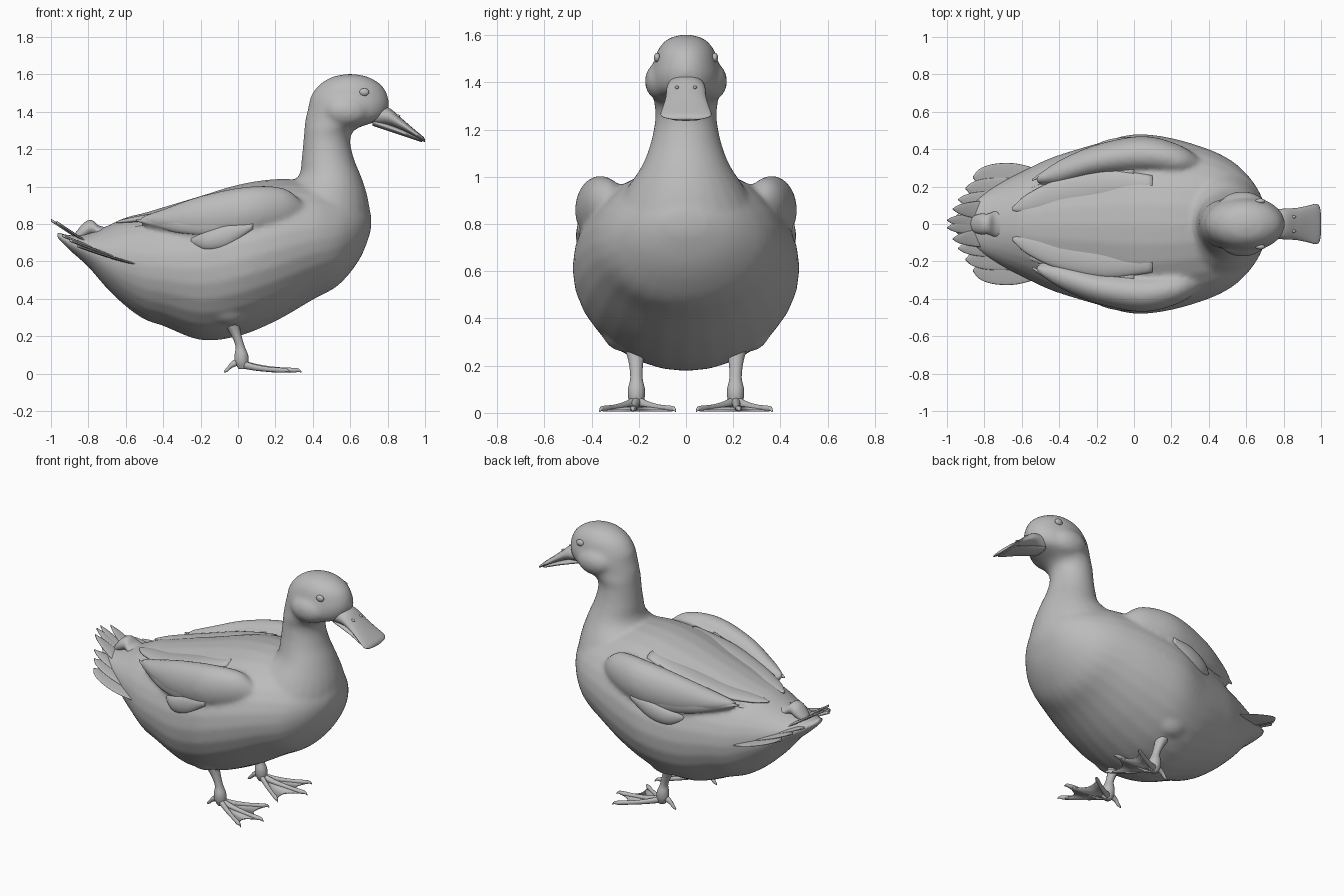
import bpy, bmesh, math
from mathutils import Vector

old = bpy.data.objects.get("Cube")
if old:
    bpy.data.objects.remove(old)

grey = bpy.data.materials.new("plain_grey")
grey.use_nodes = True
grey.diffuse_color = (0.5, 0.5, 0.5, 1)
grey.node_tree.nodes["Principled BSDF"].inputs["Base Color"].default_value = (0.5, 0.5, 0.5, 1)


def spline(points, steps=5):
    """Smooth curve through points of any dimension."""
    out = []
    for i in range(len(points) - 1):
        p0, p1 = points[max(i - 1, 0)], points[i]
        p2, p3 = points[i + 1], points[min(i + 2, len(points) - 1)]
        for k in range(steps):
            t = k / steps
            out.append([b + t * ((c - a) + t * (2 * a - 5 * b + 4 * c - d + t * (3 * b - a - 3 * c + d))) / 2
                        for a, b, c, d in zip(p0, p1, p2, p3)])
    return out + [list(points[-1])]


def loft(bm, sections, axis="x", side=1, count=28):
    """Skin rings (x, y, z, radius, radius) standing across the axis."""
    rings = []
    for x, y, z, a, b in spline(sections):
        a, b = max(a, 0.002), max(b, 0.002)
        ring = []
        for i in range(count):
            u = math.tau * i / count
            p, q = a * math.cos(u), b * math.sin(u)
            co = (x, y + p, z + q) if axis == "x" else (x + p, y + q, z)
            ring.append(bm.verts.new((co[0], co[1] * side, co[2])))
        rings.append(ring)
    for r, s in zip(rings, rings[1:]):
        for i in range(count):
            j = (i + 1) % count
            bm.faces.new((r[i], r[j], s[j], s[i]))
    bm.faces.new(rings[0])
    bm.faces.new(rings[-1])


def ball(bm, center, radii):
    verts = bmesh.ops.create_uvsphere(bm, u_segments=24, v_segments=14, radius=1)["verts"]
    for v in verts:
        v.co = Vector(c + r * n for c, r, n in zip(center, radii, v.co))


def finish(bm, name):
    bmesh.ops.recalc_face_normals(bm, faces=bm.faces)
    mesh = bpy.data.meshes.new(name)
    bm.to_mesh(mesh)
    bm.free()
    mesh.materials.append(grey)
    for p in mesh.polygons:
        p.use_smooth = True
    obj = bpy.data.objects.new(name, mesh)
    bpy.context.collection.objects.link(obj)
    return obj


def part(name, sections, axis="x", side=1):
    bm = bmesh.new()
    loft(bm, sections, axis, side)
    return finish(bm, name)


# Body, neck, head and folded wings, fused into one soft skin
skin = bmesh.new()
trunk = [(-.97, .73, .76, .03), (-.9, .66, .74, .10), (-.8, .57, .75, .17), (-.7, .455, .79, .23),
         (-.6, .36, .835, .28), (-.5, .29, .86, .33), (-.4, .255, .89, .37), (-.2, .18, .95, .43),
         (0, .2, 1.01, .48), (.2, .28, 1.04, .46), (.4, .395, 1.03, .4), (.52, .46, 1, .34),
         (.6, .54, .97, .27), (.66, .63, .93, .19), (.7, .73, .88, .1), (.712, .78, .85, .03)]
loft(skin, [(x, 0, (lo + hi) / 2, w, (hi - lo) / 2) for x, lo, hi, w in trunk])
neck_and_head = [(.6, .4, .24, .25), (.75, .42, .285, .3), (.85, .42, .287, .3), (.95, .445, .247, .25),
                 (1.05, .49, .17, .185), (1.15, .48, .14, .148), (1.25, .475, .125, .13),
                 (1.31, .495, .14, .135), (1.36, .565, .205, .145), (1.42, .59, .215, .15),
                 (1.48, .595, .207, .138), (1.54, .6, .17, .118), (1.585, .6, .1, .075), (1.602, .6, .02, .015)]
loft(skin, [(x, 0, z, rx, ry) for z, x, rx, ry in neck_and_head], "z")
for s in (1, -1):
    ball(skin, (.58, s * .1, 1.405), (.12, .075, .085))    # cheek
    ball(skin, (-.05, s * .27, .4), (.14, .1, .14))        # thigh
    loft(skin, [(.36, .32, .87, .02, .03), (.25, .34, .88, .08, .11), (.05, .37, .86, .1, .14),
                (-.2, .34, .83, .085, .12), (-.4, .28, .82, .06, .06), (-.52, .24, .82, .02, .02)], "x", s)
body = finish(skin, "body")
remesh = body.modifiers.new("fuse", "REMESH")
remesh.mode = "VOXEL"
remesh.voxel_size = 0.013
remesh.use_smooth_shade = True
soften = body.modifiers.new("soften", "SMOOTH")
soften.factor = 0.5
soften.iterations = 10

# Bill
part("upper_bill", [(.72, 0, 1.38, .075, .055), (.8, 0, 1.375, .082, .05), (.87, 0, 1.335, .086, .034),
                    (.93, 0, 1.295, .098, .022), (.975, 0, 1.264, .108, .016), (.993, 0, 1.252, .09, .012),
                    (1, 0, 1.246, .05, .006)])
part("lower_bill", [(.72, 0, 1.345, .06, .02), (.85, 0, 1.3, .07, .018),
                    (.95, 0, 1.26, .085, .012), (.985, 0, 1.243, .06, .006)])

# Tail fan, each feather given by base, tip and half width
fan = [(0, 0, -1, .02, .05), (.06, 0, -.97, .08, .055), (.1, -.01, -.94, .13, .06),
       (.15, -.02, -.9, .19, .075), (.21, -.035, -.86, .25, .095)]
shape = [(0, .5), (.25, .85), (.5, 1), (.75, .85), (.92, .5), (1, .05)]


def tail_feather(name, base_y, drop, tip_x, tip_y, width, side):
    rows = []
    for t, w in shape:
        x = -.43 + t * (tip_x + .43)
        rise = .56 + .37 * (-.43 - x) + .05 * max(0, t - .6) / .4 * (drop == 0)
        rows.append((x, base_y + t * (tip_y - base_y), rise + drop * t - .04 * (1 - t) * t, width * w, .008))
    part(name, rows, "x", side)


for s, label in ((1, "left"), (-1, "right")):
    for i, f in enumerate(fan):
        tail_feather(f"{label}_tail_feather_{i + 1}", *f, s)

    # Folded wing and back feathers
    part(f"{label}_flight_feather", [(.05, .44, .84, .02, .03), (-.12, .415, .81, .025, .065),
         (-.3, .36, .8, .025, .05), (-.45, .285, .81, .02, .025), (-.545, .235, .82, .005, .004)], "x", s)
    part(f"{label}_lower_wing_feather", [(.08, .44, .79, .02, .02), (-.05, .435, .74, .03, .06),
         (-.17, .41, .71, .03, .05), (-.25, .37, .71, .012, .015)], "x", s)
    part(f"{label}_back_feather", [(.1, .2, .96, .06, .03), (-.15, .2, .9, .09, .035),
         (-.4, .16, .845, .08, .025), (-.57, .11, .82, .05, .016), (-.65, .08, .81, .008, .005)], "x", s)
    part(f"{label}_outer_back_feather", [(.0, .28, .92, .05, .03), (-.25, .25, .86, .06, .025),
         (-.45, .19, .81, .045, .02), (-.6, .165, .775, .008, .005)], "x", s)

    # Eye with lid, and nostril
    bm = bmesh.new()
    ball(bm, (.675, s * .122, 1.505), (.026, .014, .02))
    finish(bm, f"{label}_eye")
    bm = bmesh.new()
    ball(bm, (.85, s * .038, 1.378), (.018, .008, .008))
    finish(bm, f"{label}_nostril")

    # Leg with ankle
    part(f"{label}_leg", [(-.07, .215, .38, .075, .07), (-.045, .215, .29, .05, .05),
         (-.015, .212, .22, .03, .032), (.01, .21, .15, .024, .026), (.018, .21, .1, .036, .036),
         (.02, .21, .06, .036, .034), (.025, .21, .025, .022, .02)], "z", s)

    # Toes ending in small claws
    tips = [(.255, .045), (.34, .225), (.275, .365)]
    for i, (tx, ty) in enumerate(tips):
        def at(t):
            return .02 + t * (tx - .02), .21 + t * (ty - .21)
        part(f"{label}_toe_{i + 1}", [(*at(0), .05, .02, .022), (*at(.3), .032, .016, .016),
             (*at(.6), .022, .013, .013), (*at(.85), .018, .014, .013), (*at(.95), .018, .008, .009),
             (*at(1), .008, .003, .004)], "x", s)
    part(f"{label}_hind_toe", [(.02, .21, .07, .02, .022), (-.03, .21, .05, .014, .018),
         (-.055, .21, .025, .01, .014), (-.075, .21, .01, .003, .005)], "x", s)

    # Webbing with hollowed edges
    bm = bmesh.new()
    heel = bm.verts.new((.02, s * .21, .035))
    for a, b in zip(tips, tips[1:]):
        edge = []
        for k in range(9):
            t = k / 8
            reach = .9 - .7 * t * (1 - t)
            x, y = a[0] + t * (b[0] - a[0]), a[1] + t * (b[1] - a[1])
            edge.append(bm.verts.new((.02 + reach * (x - .02), s * (.21 + reach * (y - .21)), .014)))
        for p, q in zip(edge, edge[1:]):
            bm.faces.new((heel, p, q) if s > 0 else (heel, q, p))
    web = finish(bm, f"{label}_foot_web")
    web.modifiers.new("thickness", "SOLIDIFY").thickness = 0.008

# Curled feathers above the tail
part("tail_curl", [(-.68, 0, .74, .08, .04), (-.74, 0, .755, .07, .035), (-.78, 0, .78, .055, .04),
                   (-.82, 0, .765, .055, .045), (-.86, 0, .735, .04, .03), (-.88, 0, .725, .01, .01)])
